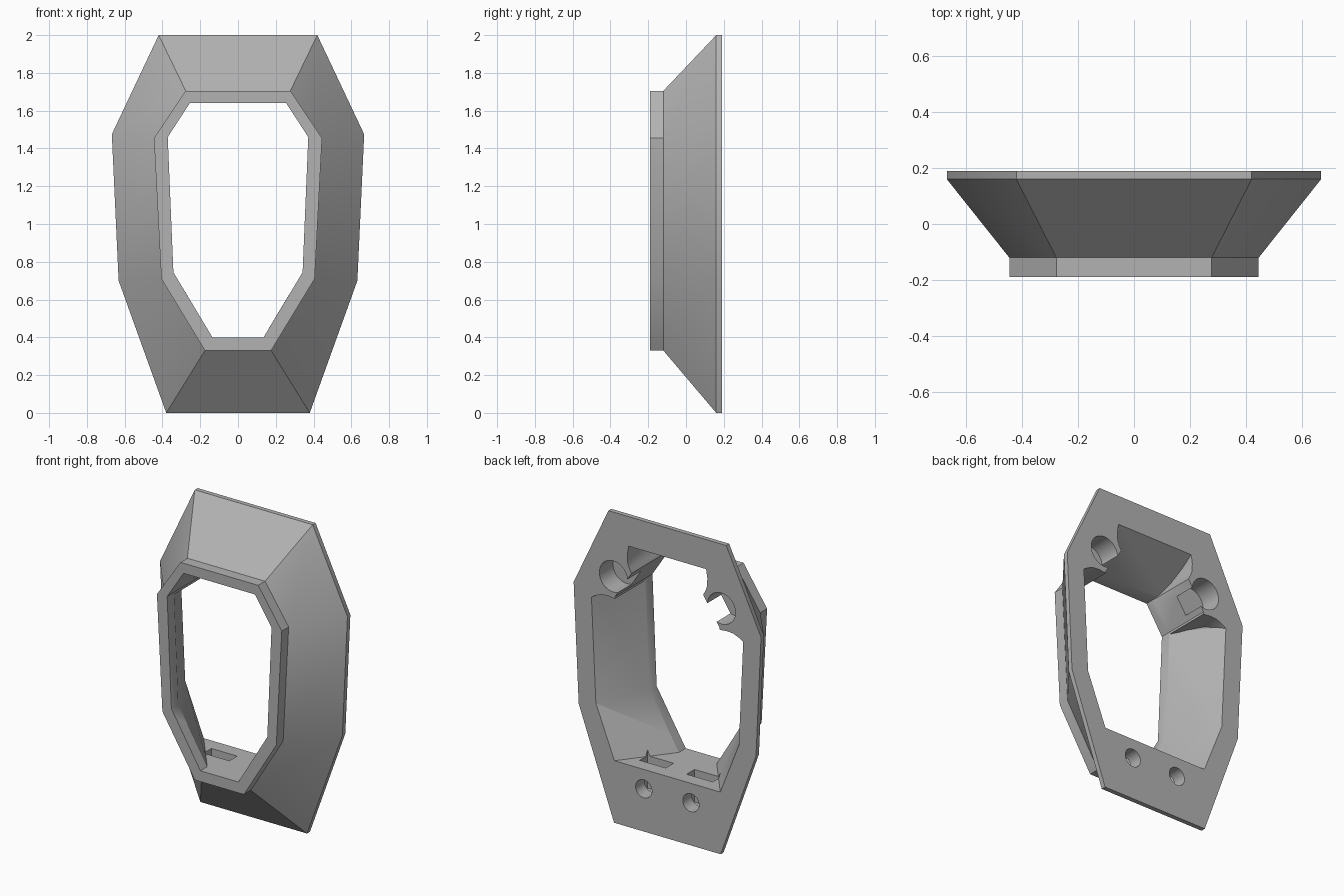
import bpy, bmesh, math

cube = bpy.data.objects.get("Cube")
if cube:
    bpy.data.objects.remove(cube, do_unlink=True)

grey = bpy.data.materials.new("plain grey")
grey.use_nodes = True
colour = (0.45, 0.45, 0.45, 1)
grey.diffuse_color = colour
grey.node_tree.nodes["Principled BSDF"].inputs["Base Color"].default_value = colour


def mirrored(half):
    """Closed outline from its +x half, listed top to bottom."""
    return half + [(-x, z) for x, z in reversed(half)]


def loft(name, sections):
    """Solid through outlines of equal length, each given as (y, outline)."""
    bm = bmesh.new()
    rings = [[bm.verts.new((x, y, z)) for x, z in pts] for y, pts in sections]
    n = len(rings[0])
    for a, b in zip(rings, rings[1:]):
        for i in range(n):
            j = (i + 1) % n
            bm.faces.new((a[i], a[j], b[j], b[i]))
    bm.faces.new(rings[0])
    bm.faces.new(rings[-1])
    bmesh.ops.recalc_face_normals(bm, faces=bm.faces[:])
    mesh = bpy.data.meshes.new(name)
    bm.to_mesh(mesh)
    bm.free()
    mesh.materials.append(grey)
    obj = bpy.data.objects.new(name, mesh)
    bpy.context.collection.objects.link(obj)
    return obj


def circle(cx, cz, r, n=40):
    return [(cx + r * math.cos(math.tau * i / n), cz + r * math.sin(math.tau * i / n))
            for i in range(n)]


def cut(target, cutter):
    """Subtract the cutter and discard it."""
    mod = target.modifiers.new("cut", "BOOLEAN")
    mod.operation = "DIFFERENCE"
    mod.solver = "EXACT"
    mod.object = cutter
    bpy.ops.object.select_all(action="DESELECT")
    bpy.context.view_layer.objects.active = target
    target.select_set(True)
    bpy.ops.object.modifier_apply(modifier=mod.name)
    bpy.data.objects.remove(cutter, do_unlink=True)


BACK, RIM, COLLAR, FRONT = 0.19, 0.16, -0.12, -0.19

# Outer body: thin back rim, sloped flanks, straight front collar
wide = mirrored([(0.42, 2.0), (0.668, 1.475), (0.632, 0.7), (0.38, 0.0)])
narrow = mirrored([(0.277, 1.705), (0.445, 1.455), (0.406, 0.71), (0.175, 0.33)])
frame = loft("bezel_frame", [(BACK, wide), (RIM, wide), (COLLAR, narrow), (FRONT, narrow)])

# Tapered cavity, flat floor at the bottom
opening = mirrored([(0.255, 1.64), (0.372, 1.46), (0.342, 0.745), (0.135, 0.4)])
flared = mirrored([(0.36, 1.81), (0.542, 1.42), (0.51, 0.735), (0.378, 0.4)])
cavity = loft("cavity_cutter", [(BACK + 0.001, flared), (COLLAR, opening), (FRONT - 0.05, opening)])

# Screw bosses left standing in the upper corners, rounded towards the middle
bx, bz, br = 0.385, 1.585, 0.14
arc = [(bx + br * math.cos(math.radians(a)), bz + br * math.sin(math.radians(a)))
       for a in range(145, 286, 10)]
boss = [(0.4, 1.95), (0.27, 1.85), (0.285, 1.755), (0.283, 1.7)] + arc
boss += [(0.47, 1.446), (0.52, 1.425), (0.58, 1.38), (0.7, 1.5)]
for s in (1, -1):
    cut(cavity, loft("boss_blank", [(y, [(s * x, z) for x, z in boss]) for y in (0.3, COLLAR - 0.01)]))
cut(frame, cavity)

# Straight sight opening, which also trims the bosses
cut(frame, loft("opening_cutter", [(0.3, opening), (-0.3, opening)]))

for s in (1, -1):
    # Upper blind holes
    cut(frame, loft("upper_hole", [(y, circle(s * bx, bz, 0.1)) for y in (0.3, 0.05)]))
    # Lower screw holes and the nut slots that meet them
    cut(frame, loft("lower_hole", [(y, circle(s * 0.168, 0.275, 0.058)) for y in (0.3, 0.03)]))
    slot = [(s * 0.075, 0.5), (s * 0.26, 0.5), (s * 0.26, 0.19), (s * 0.075, 0.19)]
    cut(frame, loft("nut_slot", [(0.1, slot), (0.02, slot)]))

# Smooth shading with crisp edges
bpy.ops.object.select_all(action="DESELECT")
frame.select_set(True)
bpy.context.view_layer.objects.active = frame
bpy.ops.object.shade_smooth_by_angle(angle=math.radians(30))
